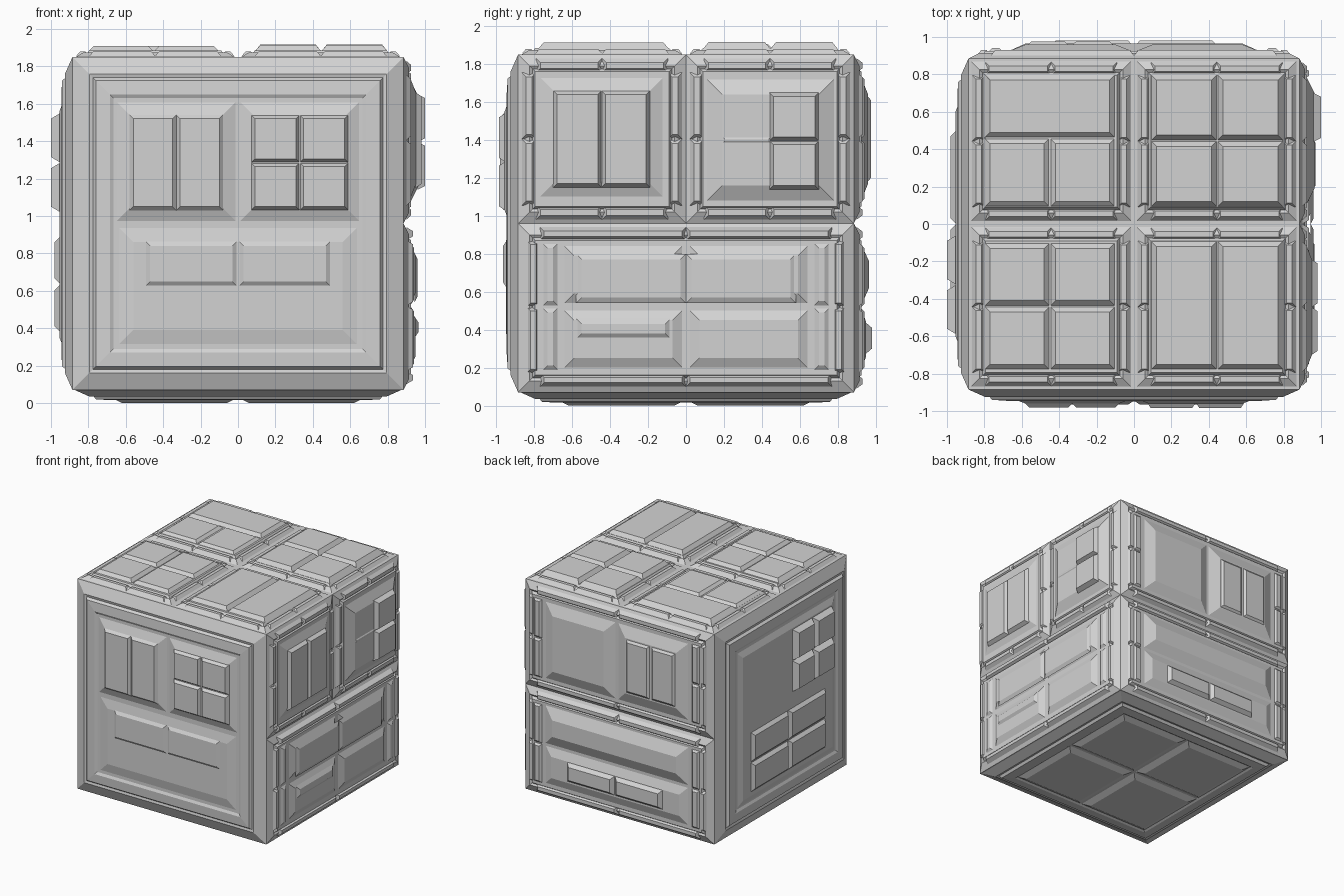
import bpy
import bmesh
from mathutils import Vector

old = bpy.data.objects.get("Cube")
if old:
    bpy.data.objects.remove(old, do_unlink=True)

grey = bpy.data.materials.new("plain_grey")
tone = (0.65, 0.65, 0.65, 1)
grey.use_nodes = True
grey.diffuse_color = tone
grey.node_tree.nodes["Principled BSDF"].inputs["Base Color"].default_value = tone

X, Y, Z = Vector((1, 0, 0)), Vector((0, 1, 0)), Vector((0, 0, 1))
MID = 0.96      # height of the block's centre
E = 0.885       # half size of the core
LOW, HIGH = MID - 0.89, MID + 0.89


def finish(bm, name):
    mesh = bpy.data.meshes.new(name)
    bm.to_mesh(mesh)
    bm.free()
    mesh.materials.append(grey)
    ob = bpy.data.objects.new(name, mesh)
    bpy.context.scene.collection.objects.link(ob)
    return ob


class Side:
    """One side of the block; rects are (u0, v0, u1, v1) on that side."""

    def __init__(self, name, u, v, n, origin):
        self.name, self.u, self.v, self.n, self.o = name, u, v, n, origin
        self.bm = bmesh.new()
        self.flip = u.cross(v).dot(n) < 0

    def face(self, verts):
        self.bm.faces.new(verts[::-1] if self.flip else verts)

    def panel(self, rect, profile):
        """Nested rectangles at (inset, height), closed by a flat top."""
        a, b, c, d = rect
        prev = None
        for i, h in profile:
            pts = ((a + i, b + i), (c - i, b + i), (c - i, d - i), (a + i, d - i))
            ring = [self.bm.verts.new(self.o + self.u * p + self.v * q + self.n * h)
                    for p, q in pts]
            if prev:
                for k in range(4):
                    j = (k + 1) % 4
                    self.face([prev[k], prev[j], ring[j], ring[k]])
            prev = ring
        self.face(prev)

    def grid(self, rect, cols, rows, low, high, bevel=0.03):
        """Rows and columns of bevelled tiles that touch at the base."""
        a, b, c, d = rect
        w, t = (c - a) / cols, (d - b) / rows
        for i in range(cols):
            for j in range(rows):
                self.panel((a + i * w, b + j * t, a + (i + 1) * w, b + (j + 1) * t),
                           [(0, low), (bevel, high)])

    def trim(self, rect, width, low, high):
        """Slim bars around a rect, two to each edge."""
        a, b, c, d = rect
        for s in (b, d - width):
            self.grid((a + width, s, c - width, s + width), 2, 1, low, high, width * 0.3)
        for s in (a, c - width):
            self.grid((s, b + width, s + width, d - width), 1, 2, low, high, width * 0.3)

    def done(self):
        finish(self.bm, self.name)


# Core block
bm = bmesh.new()
bmesh.ops.create_cube(bm, size=1)
for v in bm.verts:
    v.co = Vector((v.co.x * 2 * E, v.co.y * 2 * E, MID + v.co.z * (HIGH - LOW)))
finish(bm, "core_block")

FRAME = [(0, E), (0.09, 0.925), (0.11, 0.92), (0.125, 0.94), (0.2, 0.945), (0.22, 0.935)]
FIELD = [(0, E), (0.06, 0.915), (0.075, 0.905), (0.09, 0.925), (0.11, 0.925)]
ORIGIN = Vector((0, 0, 0))
CENTRE = Vector((0, 0, MID))
WHOLE = (-E, LOW, E, HIGH)


# Front: one frame, two upper panels and a wide lower panel
s = Side("front_panels", X, Z, -Y, ORIGIN)
s.panel(WHOLE, FRAME)
s.panel((-0.66, 0.29, 0.66, 0.96), [(0, 0.93), (0.1, 0.95)])
for u in (-0.66, 0):
    s.panel((u, 0.96, u + 0.66, 1.62), [(0, 0.93), (0.08, 0.96)])
s.grid((-0.58, 1.03, -0.08, 1.54), 2, 1, 0.96, 0.98, 0.02)
s.grid((0.07, 1.03, 0.59, 1.54), 2, 2, 0.955, 0.985, 0.02)
s.grid((-0.5, 0.62, 0.5, 0.87), 2, 1, 0.945, 0.965)
s.done()

# Left of the front: one frame, small upper tiles and a lower group of four
s = Side("plain_side_panels", Y, Z, -X, ORIGIN)
s.panel(WHOLE, FRAME)
s.panel((-0.66, 0.29, 0.66, 1.62), [(0, 0.93), (0.06, 0.955)])
s.grid((-0.59, 1.02, -0.06, 1.55), 2, 2, 0.95, 1.0)
s.grid((-0.5, 0.38, 0.5, 0.89), 2, 2, 0.95, 0.98)
s.done()

# Right of the front: two upper fields, one wide lower field
s = Side("busy_side_panels", Y, Z, X, ORIGIN)
for u in (-E, 0):
    s.panel((u, MID, u + E, HIGH), FIELD)
    s.trim((u + 0.02, MID + 0.02, u + E - 0.02, HIGH - 0.02), 0.075, 0.9, 0.925)
s.panel((-0.78, 1.09, -0.11, 1.74), [(0, 0.92), (0.09, 0.955)])
s.grid((-0.7, 1.15, -0.19, 1.66), 2, 1, 0.95, 0.98, 0.02)
s.panel((0.1, 1.07, 0.79, 1.73), [(0, 0.92), (0.09, 0.965)])
s.panel((0.19, 1.38, 0.45, 1.42), [(0, 0.96), (0.015, 0.97)])
s.grid((0.44, 1.14, 0.7, 1.65), 1, 2, 0.96, 1.0, 0.02)
s.panel((-E, LOW, E, MID), FIELD)
s.trim((-0.84, LOW + 0.03, 0.84, MID - 0.02), 0.07, 0.9, 0.935)
s.grid((-0.76, 0.18, -0.67, 0.86), 1, 2, 0.92, 0.94)
s.grid((0.67, 0.18, 0.76, 0.86), 1, 2, 0.92, 0.94)
s.grid((-0.66, 0.18, 0.66, 0.86), 2, 2, 0.915, 0.95, 0.07)
s.panel((-0.58, 0.35, -0.08, 0.46), [(0, 0.945), (0.03, 0.965)])
s.grid((-0.58, 0.54, 0.58, 0.8), 2, 1, 0.945, 0.96)
s.done()

# Back: upper pair and lower bars
s = Side("back_panels", X, Z, Y, ORIGIN)
for low, high in ((LOW, MID), (MID, HIGH)):
    s.panel((-E, low, E, high), FIELD)
    s.trim((-0.84, low + 0.02, 0.84, high - 0.02), 0.075, 0.9, 0.93)
    for u in (-0.78, 0.7):
        s.grid((u, low + 0.11, u + 0.08, high - 0.11), 1, 2, 0.92, 0.94, 0.02)
for u in (-0.68, 0):
    s.panel((u, 1.07, u + 0.68, 1.74), [(0, 0.92), (0.1, 0.96)])
s.grid((-0.58, 1.17, -0.1, 1.64), 2, 1, 0.95, 0.975)
s.panel((-0.68, 0.52, 0.68, 0.86), [(0, 0.92), (0.1, 0.965)])
s.panel((-0.68, 0.18, 0.68, 0.52), [(0, 0.92), (0.08, 0.95)])
s.grid((-0.45, 0.27, 0.45, 0.44), 2, 1, 0.945, 0.98)
s.done()

# Top: four fields with different tile splits
s = Side("top_panels", X, Y, Z, CENTRE)
for u in (-E, 0):
    for v in (-E, 0):
        s.panel((u, v, u + E, v + E), [(0, 0.88)] + FIELD[1:])
        s.trim((u + 0.02, v + 0.02, u + E - 0.02, v + E - 0.02), 0.07, 0.895, 0.92)
s.grid((-0.8, 0.46, -0.1, 0.8), 1, 1, 0.92, 0.95)
s.grid((-0.8, 0.09, -0.1, 0.46), 2, 1, 0.92, 0.945)
s.grid((0.09, 0.09, 0.8, 0.8), 2, 2, 0.92, 0.957)
s.grid((-0.8, -0.78, -0.1, -0.1), 2, 2, 0.92, 0.95)
s.grid((0.09, -0.78, 0.8, -0.09), 2, 1, 0.92, 0.955)
s.done()

# Underside: one frame around four flat panels
s = Side("bottom_panels", X, Y, -Z, CENTRE)
s.panel((-E, -E, E, E), FRAME)
s.grid((-0.68, -0.68, 0.68, 0.68), 2, 2, 0.93, MID, 0.06)
s.done()
